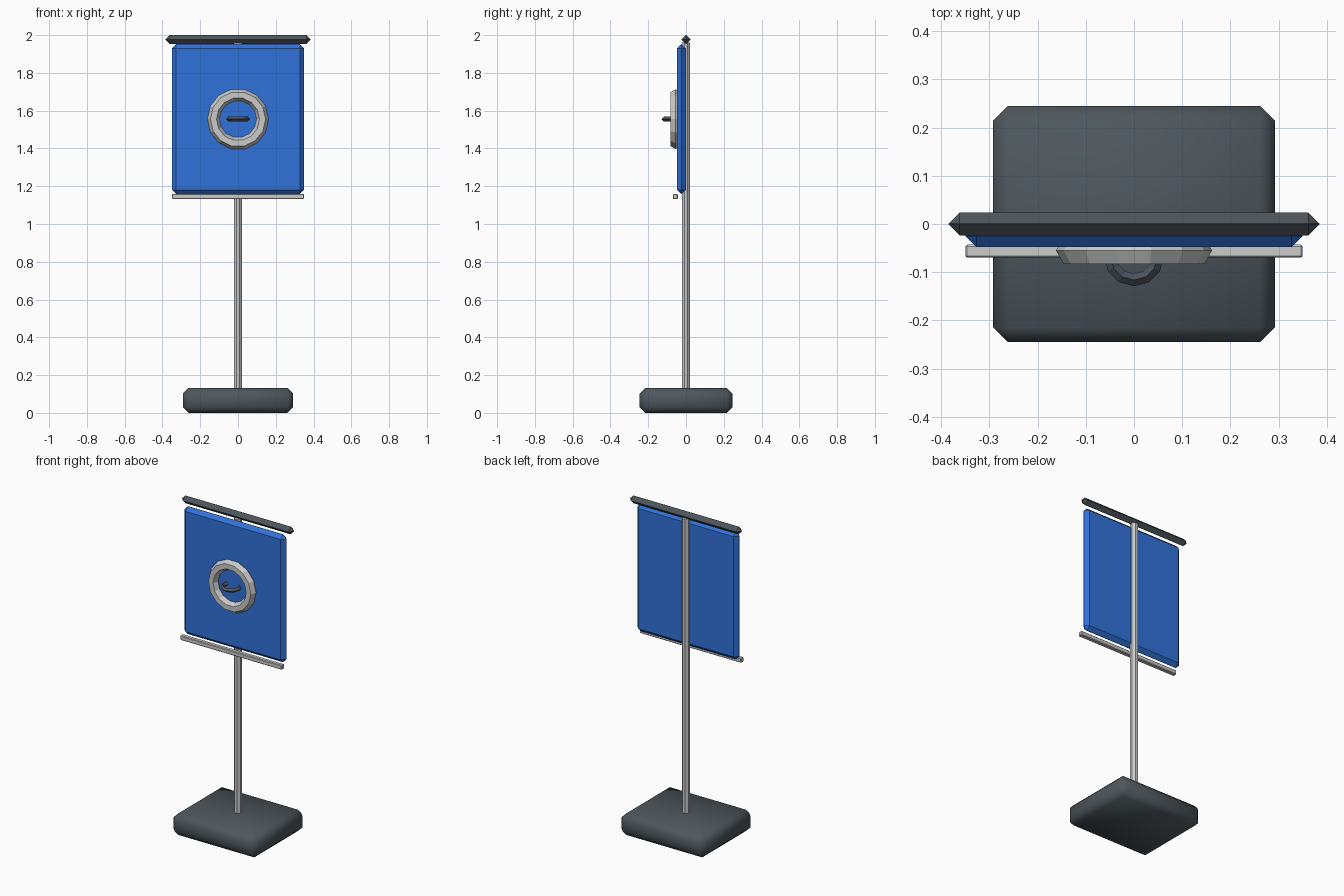
import bpy, math
from mathutils import Matrix

if "Cube" in bpy.data.objects:
    bpy.data.objects.remove(bpy.data.objects["Cube"])


def material(name, rgb):
    m = bpy.data.materials.new(name)
    m.diffuse_color = (*rgb, 1)
    m.use_nodes = True
    m.node_tree.nodes["Principled BSDF"].inputs["Base Color"].default_value = m.diffuse_color
    return m


BLUE = material("blue_paint", (0.03, 0.17, 0.70))
SLATE = material("dark_slate", (0.075, 0.095, 0.11))


def finish(name, mat=None, smooth=False):
    ob = bpy.context.object
    ob.name = name
    if mat:
        ob.data.materials.append(mat)
    if smooth:
        bpy.ops.object.shade_smooth_by_angle(angle=math.radians(50))
    return ob


def box(name, lo, hi, bevel, mat=None, smooth=False):
    """Chamfered box between two corners."""
    bpy.ops.mesh.primitive_cube_add(size=1)
    size = [b - a for a, b in zip(lo, hi)]
    mid = [(a + b) / 2 for a, b in zip(lo, hi)]
    ob = bpy.context.object
    ob.data.transform(Matrix.Translation(mid) @ Matrix.Diagonal((*size, 1)))
    mod = ob.modifiers.new("chamfer", 'BEVEL')
    mod.width = bevel
    mod.segments = 1
    bpy.ops.object.modifier_apply(modifier=mod.name)
    return finish(name, mat, smooth)


def ring(name, loc, rot, major, minor, sides, tube_sides, mat=None):
    bpy.ops.mesh.primitive_torus_add(
        location=loc, rotation=rot, major_radius=major, minor_radius=minor,
        major_segments=sides, minor_segments=tube_sides)
    return finish(name, mat)


# Weighted foot
box("base", (-0.292, -0.245, 0), (0.292, 0.245, 0.132), 0.03, SLATE, True)

# Upright pole
bpy.ops.mesh.primitive_cylinder_add(vertices=8, radius=0.024, depth=1.86,
                                    location=(0, 0, 1.03),
                                    rotation=(0, 0, math.pi / 8))
finish("pole")

# Backboard and the ledge below it
box("backboard", (-0.35, -0.048, 1.158), (0.35, 0, 1.952), 0.023, BLUE)
box("lower_ledge", (-0.35, -0.07, 1.132), (0.35, -0.043, 1.16), 0.004)

# Diamond-section top rail with pointed ends
box("top_rail", (-0.385, -0.024, 1.953), (0.385, 0.024, 2.0), 0.0232, SLATE)

# Target ring on the board and the small horizontal hoop in its middle
ring("target_ring", (0, -0.055, 1.555), (math.pi / 2, 0, 0),
     0.13, 0.032, 14, 6)
ring("small_hoop", (0, -0.067, 1.555), (0, 0, 0), 0.049, 0.013, 12, 4, SLATE)
